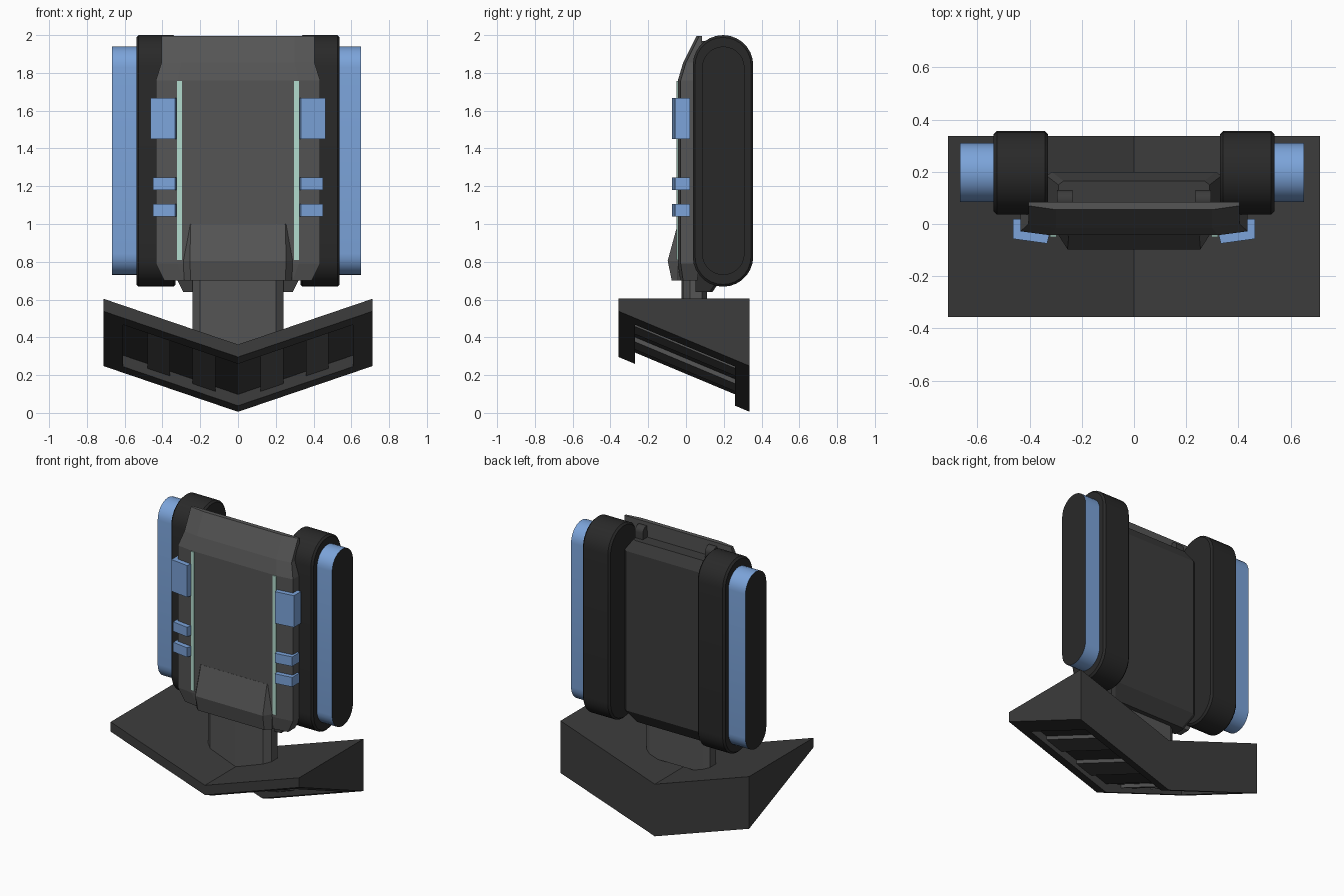
import bpy, bmesh, math

if "Cube" in bpy.data.objects:
    bpy.data.objects.remove(bpy.data.objects["Cube"])


def material(name, rgb):
    m = bpy.data.materials.new(name)
    m.diffuse_color = (*rgb, 1)
    m.use_nodes = True
    m.node_tree.nodes["Principled BSDF"].inputs["Base Color"].default_value = m.diffuse_color
    return m


BLACK = material("black", (0.022, 0.022, 0.022))
DARK = material("dark_grey", (0.045, 0.045, 0.045))
LIGHT = material("mid_grey", (0.09, 0.09, 0.09))
BLUE = material("blue", (0.2, 0.37, 0.7))
MINT = material("mint", (0.45, 0.72, 0.62))


def loft(name, sections, mat, smooth=False):
    """Skin a list of equal-length point loops and cap both ends."""
    bm = bmesh.new()
    rings = [[bm.verts.new(p) for p in s] for s in sections]
    n = len(rings[0])
    for a, b in zip(rings, rings[1:]):
        for i in range(n):
            j = (i + 1) % n
            bm.faces.new((a[i], a[j], b[j], b[i]))
    bm.faces.new(rings[0])
    bm.faces.new(rings[-1])
    bmesh.ops.recalc_face_normals(bm, faces=bm.faces)
    me = bpy.data.meshes.new(name)
    bm.to_mesh(me)
    bm.free()
    ob = bpy.data.objects.new(name, me)
    bpy.context.collection.objects.link(ob)
    me.materials.append(mat)
    if smooth:
        bpy.ops.object.select_all(action='DESELECT')
        ob.select_set(True)
        bpy.context.view_layer.objects.active = ob
        bpy.ops.object.shade_smooth_by_angle(angle=math.radians(35))
    return ob


def box(name, x0, x1, y0, y1, z0, z1, mat):
    return loft(name, [[(x, y0, z0), (x, y1, z0), (x, y1, z1), (x, y0, z1)]
                       for x in (x0, x1)], mat)


def stadium(name, x0, x1, y0, y1, z0, z1, mat, smooth=True, seg=14):
    """Upright rounded slot shape extruded along x."""
    r, yc = (y1 - y0) / 2, (y0 + y1) / 2
    pts = []
    for zc, start in ((z1 - r, 0), (z0 + r, math.pi)):
        for i in range(seg + 1):
            a = start + math.pi * i / seg
            pts.append((yc + r * math.cos(a), zc + r * math.sin(a)))
    return loft(name, [[(x, y, z) for y, z in pts] for x in (x0, x1)], mat, smooth)


# --- chevron base: wedge with a sloping, recessed underside ---
def under(x, y):
    return 0.295 + 0.34 * abs(x) - 0.418 * (y + 0.355)


def chevron(name, xs, y0, y1, low, high, mat):
    """Strip following the sloped underside; high=None means up to the top face."""
    secs = []
    for x in xs:
        top = [under(x, y) + high if high is not None else 0.362 + 0.34 * abs(x)
               for y in (y0, y1)]
        secs.append([(x, y0, under(x, y0) + low), (x, y1, under(x, y1) + low),
                     (x, y1, top[1]), (x, y0, top[0])])
    return loft(name, secs, mat)


base = chevron("base", (-0.713, 0, 0.713), -0.357, 0.337, 0, None, DARK)
cutter = chevron("recess_cutter", (-0.61, 0, 0.61), -0.27, 0.26, -0.1, 0.06, BLACK)
cutter.hide_render = True
mod = base.modifiers.new("recess", 'BOOLEAN')
mod.object = cutter
mod.operation = 'DIFFERENCE'
mod.solver = 'EXACT'
bpy.context.view_layer.objects.active = base
bpy.ops.object.modifier_apply(modifier=mod.name)
bpy.data.objects.remove(cutter)

# bars inside the underside recess
for s in (-1, 1):
    for x in (0.12, 0.36):
        chevron("base_bar", (s * x, s * (x + 0.12)), -0.27, 0.26, 0.035, 0.062, LIGHT)

# --- neck between base and body ---
neck = [(0, -0.025), (0.2, -0.015), (0.24, 0.02), (0.24, 0.085), (0.2, 0.11),
        (-0.2, 0.11), (-0.24, 0.085), (-0.24, 0.02), (-0.2, -0.015)]
# lower end follows the V of the base top
loft("neck", [[(x, y, 0.34 + 0.34 * abs(x)) for x, y in neck],
              [(x, y, 0.76) for x, y in neck]], LIGHT)

# --- front plate: z, half width, front y, back y ---
plate = []
for z, w, yf, yb in ((0.70, 0.39, -0.03, 0.06), (0.79, 0.435, -0.043, 0.07),
                     (1.76, 0.435, -0.043, 0.07), (1.855, 0.405, -0.015, 0.08),
                     (1.995, 0.405, 0.055, 0.085)):
    f = w * 0.74
    plate.append([(-w, yb, z), (-w, yf + 0.015, z), (-f, yf, z),
                  (f, yf, z), (w, yf + 0.015, z), (w, yb, z)])
loft("front_plate", plate, LIGHT)

# wedge-shaped bulge low on the front
bulge = []
for z, f, b, yf in ((0.70, 0.25, 0.285, -0.075), (0.805, 0.255, 0.29, -0.097),
                    (1.0, 0.25, 0.255, -0.044)):
    bulge.append([(-b, 0, z), (-b, min(yf + 0.055, -0.042), z), (-f, yf, z),
                  (f, yf, z), (b, min(yf + 0.055, -0.042), z), (b, 0, z)])
loft("front_bulge", bulge, LIGHT)

# --- back housing with bevelled top and bottom ---
housing = []
for z, w, yb in ((0.64, 0.29, 0.14), (0.73, 0.335, 0.20),
                 (1.82, 0.335, 0.20), (1.89, 0.29, 0.165)):
    housing.append([(-w, 0.05, z), (w, 0.05, z), (w, yb - 0.015, z),
                    (w - 0.02, yb, z), (0.02 - w, yb, z), (-w, yb - 0.015, z)])
loft("back_housing", housing, DARK)

# --- repeated parts on both sides ---
for s, cap in ((-1, 0.667), (1, 0.652)):
    # big side pod
    pod = stadium("side_pod", s * 0.33, s * 0.538, 0.036, 0.356, 0.668, 2.0, BLACK)
    bev = pod.modifiers.new("bevel", 'BEVEL')
    bev.width, bev.segments = 0.012, 1
    bev.limit_method, bev.angle_limit = 'ANGLE', math.radians(50)

    # blue band with a dark end face
    band = stadium("side_band", s * 0.53, s * cap, 0.085, 0.31, 0.73, 1.94, BLUE)
    band.data.materials.append(BLACK)
    for p in band.data.polygons:
        if abs(p.normal.x) > 0.9:
            p.material_index = 1

    # mint light strip
    box("light_strip", s * 0.297, s * 0.322, -0.049, -0.03, 0.81, 1.758, MINT)

    # top hinge lug joining plate and housing
    stadium("hinge_lug", s * 0.235, s * 0.295, 0.055, 0.13, 1.78, 1.97, DARK)

    # L-shaped blue clips around the plate edge
    for z0, z1, w in ((1.45, 1.667, 0.463), (1.18, 1.245, 0.45), (1.04, 1.105, 0.45)):
        shape = [(w, 0.02), (w, -0.057), (0.333, -0.075), (0.325, -0.042),
                 (0.432, -0.026), (0.432, 0.02)]
        loft("clip", [[(s * x, y, z) for x, y in shape] for z in (z0, z1)], BLUE)
